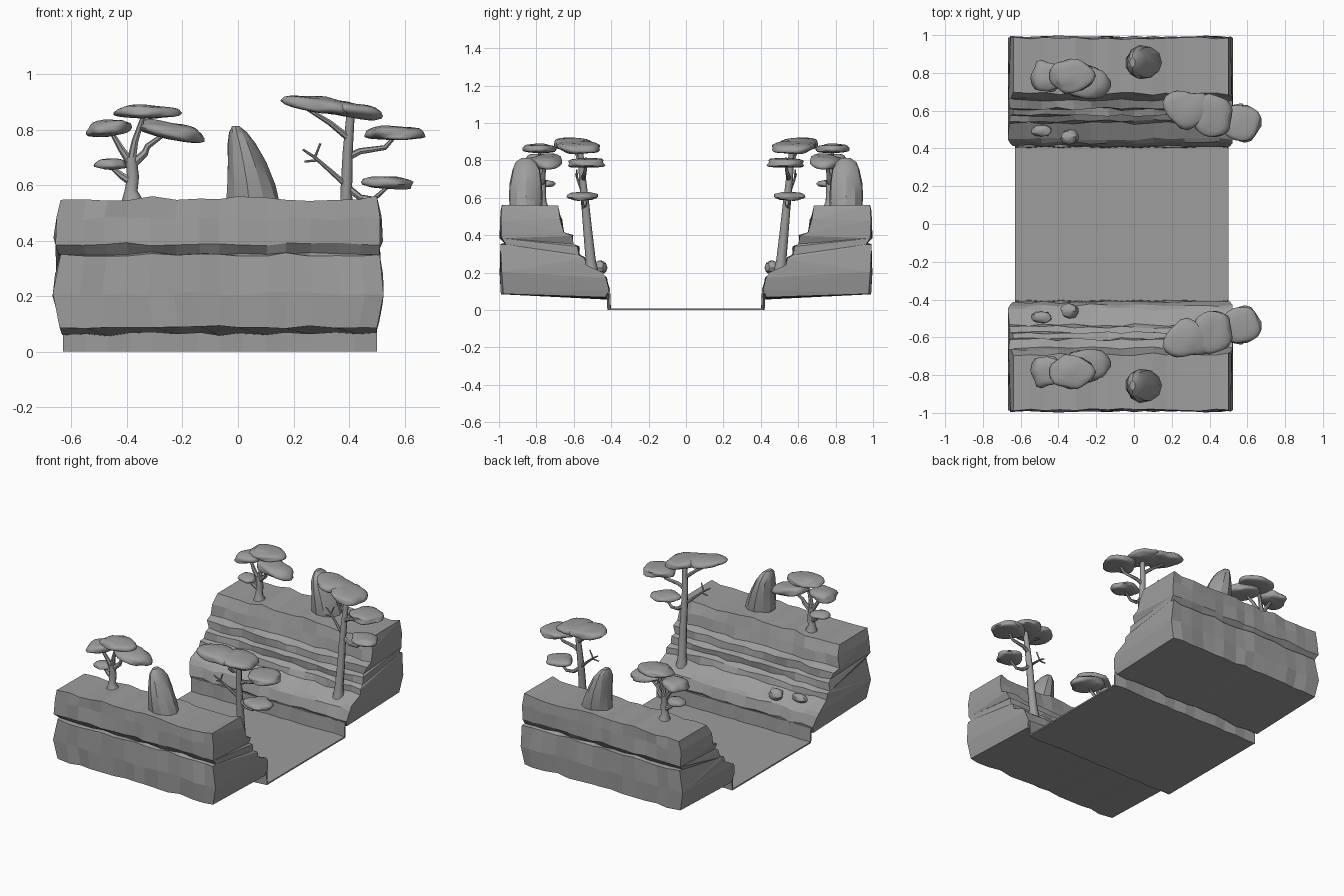
import bpy, bmesh, math, random
from mathutils import Vector, noise

if "Cube" in bpy.data.objects:
    bpy.data.objects.remove(bpy.data.objects["Cube"])

random.seed(7)
stone = bpy.data.materials.new("dark_grey")
stone.diffuse_color = (0.34, 0.34, 0.34, 1)
stone.use_nodes = True
stone.node_tree.nodes["Principled BSDF"].inputs["Base Color"].default_value = stone.diffuse_color


def finish(name, bm, smooth=None):
    bmesh.ops.recalc_face_normals(bm, faces=bm.faces)
    me = bpy.data.meshes.new(name)
    bm.to_mesh(me)
    bm.free()
    me.materials.append(stone)
    ob = bpy.data.objects.new(name, me)
    bpy.context.collection.objects.link(ob)
    if smooth:
        bpy.ops.object.select_all(action='DESELECT')
        ob.select_set(True)
        bpy.context.view_layer.objects.active = ob
        bpy.ops.object.shade_smooth_by_angle(angle=math.radians(smooth))
    m = ob.modifiers.new("other_bank", 'MIRROR')
    m.use_axis = (False, True, False)
    m.merge_threshold = 0.0005


def lerp_table(table, z):
    if z <= table[0][0]:
        return table[0][1]
    for (a, u), (b, v) in zip(table, table[1:]):
        if z <= b:
            return u + (v - u) * (z - a) / (b - a)
    return table[-1][1]


def skin(bm, rings, closed=True, caps=True):
    n = len(rings[0])
    for a, b in zip(rings, rings[1:]):
        for i in range(n if closed else n - 1):
            j = (i + 1) % n
            bm.faces.new((a[i], a[j], b[j], b[i]))
    if caps:
        bm.faces.new(rings[0])
        bm.faces.new(rings[-1])


def layered_cap(bm, outer, inner):
    """Close a cliff end with near-level strata: both chains run bottom to top."""
    i = j = 0
    while i < len(outer) - 1 or j < len(inner) - 1:
        step_outer = j == len(inner) - 1 or (
            i < len(outer) - 1 and outer[i + 1].co.z < inner[j + 1].co.z + 0.06)
        if step_outer:
            bm.faces.new((outer[i], outer[i + 1], inner[j]))
            i += 1
        else:
            bm.faces.new((inner[j], inner[j + 1], outer[i]))
            j += 1


def tube(bm, pts, r0, r1, sides=8, flare=1.0):
    pts = [Vector(p) for p in pts]
    rings = []
    for k, p in enumerate(pts):
        d = (pts[min(k + 1, len(pts) - 1)] - pts[max(k - 1, 0)]).normalized()
        u = d.cross(Vector((0, 1, 0.1))).normalized()
        w = d.cross(u)
        r = (r0 + (r1 - r0) * k / (len(pts) - 1)) * (flare if k == 0 else 1)
        rings.append([bm.verts.new(p + (u * math.cos(a) + w * math.sin(a)) * r)
                      for a in (math.tau * i / sides for i in range(sides))])
    skin(bm, rings)


def blob(bm, c, size, tilt=0.0, rough=0.25, subdiv=3, flat=0.7, rim=0.7):
    """Lumpy squashed ball with a full rim and a flatter underside."""
    seed = Vector([random.uniform(-20, 20) for _ in range(3)])
    for v in bmesh.ops.create_icosphere(bm, subdivisions=subdiv, radius=1)['verts']:
        p = v.co.copy()
        k = 1 + rough * noise.noise(p * 1.3 + seed)
        z = math.copysign(abs(p.z) ** rim, p.z) * k * (flat if p.z < 0 else 1)
        x, y = p.x * k, p.y * k
        v.co = (c[0] + x * size[0], c[1] + y * size[1],
                c[2] + z * size[2] + tilt * x * size[0])


# River bed: thin tray with low banks
bm = bmesh.new()
rings = []
for i in range(15):
    x = -0.63 + 1.13 * i / 14
    w = random.uniform(-0.007, 0.007)
    rings.append([bm.verts.new(p) for p in
                  ((x, 0, 0), (x, 0.416 + w, 0), (x, 0.42 + w, 0.09), (x, 0.45, 0.09),
                   (x, 0.45, 0.1), (x, 0.412 + w, 0.1), (x, 0.408 + w, 0.009), (x, 0, 0.009))])
skin(bm, rings, closed=False)
finish("river_bed", bm)

# Terraced cliff: section in (y, z), swept along x with jitter, bulging ends
section = [(0.982, 0.552), (0.988, 0.48), (0.99, 0.388), (0.962, 0.354), (0.985, 0.35),
           (0.99, 0.21), (0.983, 0.09), (0.43, 0.063), (0.413, 0.11), (0.43, 0.175),
           (0.45, 0.195), (0.535, 0.24), (0.545, 0.28), (0.575, 0.295), (0.575, 0.335),
           (0.608, 0.35), (0.61, 0.395), (0.655, 0.41), (0.668, 0.48), (0.69, 0.55)]
left = [(0.08, -0.635), (0.2, -0.67), (0.34, -0.643), (0.37, -0.64), (0.41, -0.668), (0.55, -0.64)]
right = [(0.08, 0.5), (0.22, 0.53), (0.34, 0.508), (0.37, 0.504), (0.41, 0.526), (0.55, 0.502)]
bm = bmesh.new()
rings = []
N = 15
for s in range(N):
    t = s / (N - 1)
    end = s in (0, N - 1)
    if not end:
        t += random.uniform(-0.015, 0.015)
    lift = random.uniform(-0.009, 0.01)
    ring = []
    for y, z in section:
        l, r = lerp_table(left, z), lerp_table(right, z)
        dx = random.uniform(-0.005, 0.005) if end else 0
        ring.append(bm.verts.new((l + (r - l) * t + dx, y + random.uniform(-0.008, 0.008),
                                  z + (lift if z > 0.54 else random.uniform(-0.007, 0.007)))))
    rings.append(ring)
skin(bm, rings, caps=False)
for ring in (rings[0], rings[-1]):
    layered_cap(bm, ring[6::-1], ring[7:])
finish("cliff", bm)

# Leaning standing stone: z, centre x, half width x, half width y
bm = bmesh.new()
rings = []
for z, cx, rx, ry in ((0.53, 0.055, 0.1, 0.086), (0.60, 0.046, 0.089, 0.09),
                      (0.68, 0.03, 0.071, 0.087), (0.75, 0.013, 0.051, 0.076),
                      (0.79, 0.0, 0.033, 0.055), (0.812, -0.008, 0.014, 0.026)):
    rings.append([bm.verts.new((cx + rx * math.cos(a) * random.uniform(0.95, 1.04),
                                0.855 + ry * math.sin(a) * random.uniform(0.95, 1.04), z))
                  for a in (math.tau * i / 11 for i in range(11))])
skin(bm, rings)
finish("standing_stone", bm, smooth=25)

# Small rocks on the lower ledge
bm = bmesh.new()
blob(bm, (-0.49, 0.495, 0.225), (0.055, 0.032, 0.03), subdiv=2)
blob(bm, (-0.34, 0.46, 0.225), (0.048, 0.04, 0.04), subdiv=2)
finish("ledge_rocks", bm, smooth=30)

# Short tree on the plateau
bm = bmesh.new()
tube(bm, [(-0.38, 0.77, 0.535), (-0.385, 0.77, 0.58), (-0.378, 0.77, 0.63), (-0.385, 0.77, 0.70)],
     0.025, 0.02, flare=1.7)
for path in ([(-0.385, 0.77, 0.68), (-0.37, 0.775, 0.76), (-0.34, 0.785, 0.85)],
             [(-0.385, 0.77, 0.68), (-0.42, 0.77, 0.73), (-0.455, 0.78, 0.79)],
             [(-0.385, 0.77, 0.67), (-0.335, 0.765, 0.715), (-0.325, 0.76, 0.74), (-0.27, 0.755, 0.78)],
             [(-0.38, 0.77, 0.61), (-0.42, 0.765, 0.635), (-0.455, 0.76, 0.665)]):
    tube(bm, path, 0.017, 0.008, 7)
finish("short_tree_trunk", bm, smooth=50)
bm = bmesh.new()
for c, s, tilt in (((-0.335, 0.785, 0.86), (0.113, 0.097, 0.028), 0.0),
                   ((-0.468, 0.78, 0.80), (0.078, 0.09, 0.035), 0.1),
                   ((-0.245, 0.75, 0.79), (0.115, 0.09, 0.036), -0.18),
                   ((-0.457, 0.755, 0.672), (0.059, 0.055, 0.023), 0.0)):
    blob(bm, c, s, tilt)
finish("short_tree_leaves", bm, smooth=60)

# Tall tree rising from the lower ledge
bm = bmesh.new()
tube(bm, [(0.385, 0.505, 0.20), (0.385, 0.51, 0.27), (0.39, 0.525, 0.42), (0.39, 0.54, 0.58),
          (0.395, 0.555, 0.72), (0.405, 0.565, 0.85)], 0.03, 0.015, flare=1.25)
for path, r in (([(0.398, 0.56, 0.77), (0.33, 0.58, 0.825), (0.25, 0.605, 0.875)], 0.013),
                ([(0.395, 0.55, 0.70), (0.44, 0.545, 0.722), (0.53, 0.54, 0.735), (0.565, 0.535, 0.775)], 0.014),
                ([(0.395, 0.54, 0.59), (0.44, 0.545, 0.555), (0.49, 0.55, 0.55), (0.535, 0.555, 0.59)], 0.014),
                ([(0.39, 0.545, 0.60), (0.34, 0.56, 0.645), (0.277, 0.58, 0.70), (0.234, 0.59, 0.728)], 0.011),
                ([(0.277, 0.58, 0.70), (0.297, 0.585, 0.75)], 0.005),
                ([(0.29, 0.575, 0.69), (0.24, 0.57, 0.685)], 0.005)):
    tube(bm, path, r, 0.004 if r < 0.012 else 0.007, 7)
finish("tall_tree_trunk", bm, smooth=50)
bm = bmesh.new()
for c, s, tilt in (((0.285, 0.61, 0.885), (0.122, 0.098, 0.036), -0.15),
                   ((0.415, 0.57, 0.865), (0.106, 0.115, 0.034), -0.15),
                   ((0.57, 0.535, 0.782), (0.104, 0.105, 0.03), 0.0),
                   ((0.54, 0.555, 0.605), (0.088, 0.08, 0.028), -0.05)):
    blob(bm, c, s, tilt)
finish("tall_tree_leaves", bm, smooth=60)
